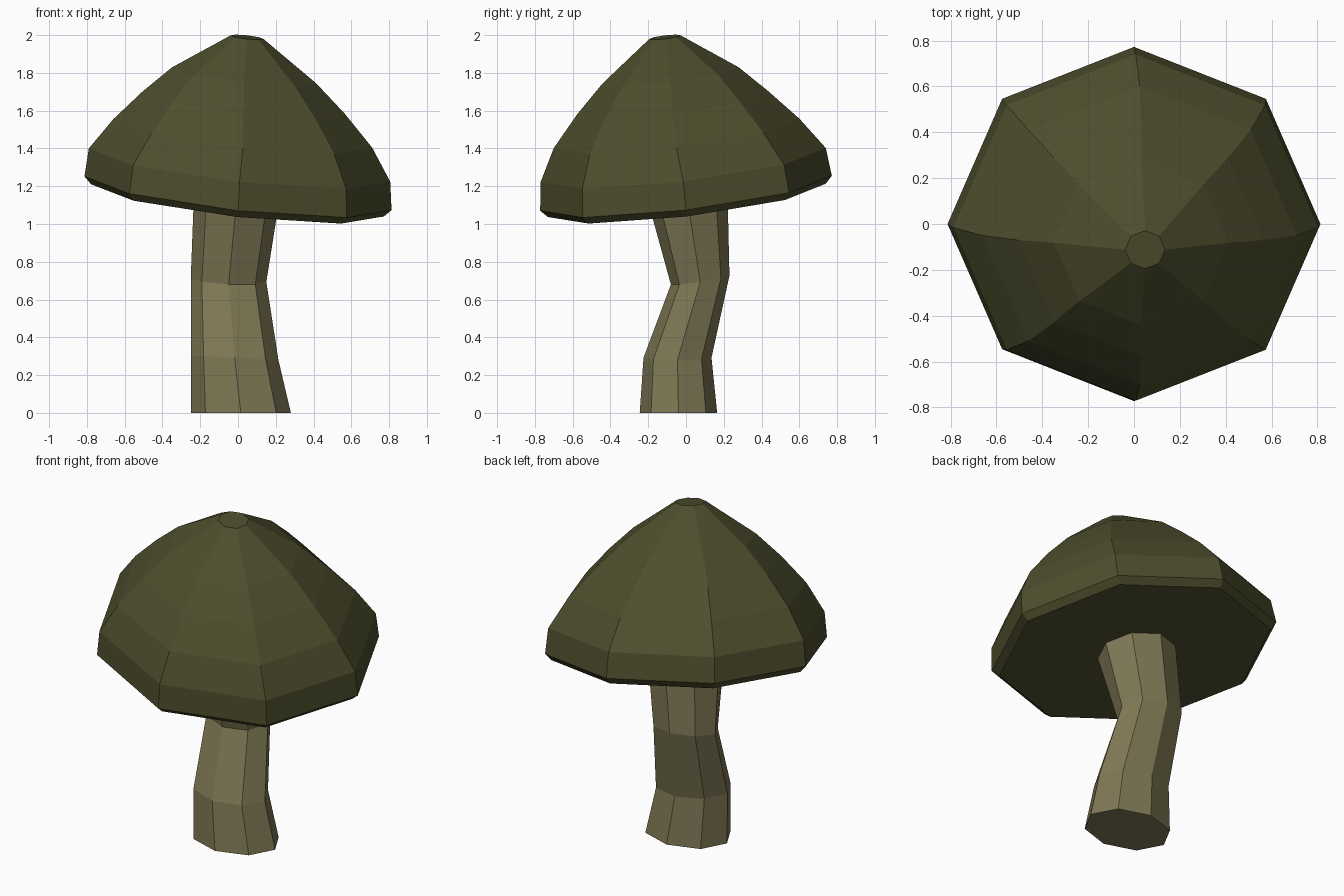
import bpy
import bmesh
import math

if "Cube" in bpy.data.objects:
    bpy.data.objects.remove(bpy.data.objects["Cube"])


def material(name, rgb):
    m = bpy.data.materials.new(name)
    m.diffuse_color = (*rgb, 1.0)
    m.use_nodes = True
    m.node_tree.nodes["Principled BSDF"].inputs["Base Color"].default_value = m.diffuse_color
    return m


def loft(name, rings, mat, sides=8):
    """Skin tilted elliptical rings: (centre x, y, z, radius x, radius y, slope x, slope y)."""
    bm = bmesh.new()
    loops = []
    for cx, cy, cz, rx, ry, sx, sy in rings:
        loop = []
        for i in range(sides):
            a = 2 * math.pi * i / sides
            dx, dy = rx * math.cos(a), ry * math.sin(a)
            loop.append(bm.verts.new((cx + dx, cy + dy, cz + sx * dx + sy * dy)))
        loops.append(loop)
    for low, high in zip(loops, loops[1:]):
        for i in range(sides):
            j = (i + 1) % sides
            bm.faces.new((low[i], low[j], high[j], high[i]))
    bm.faces.new(loops[0][::-1])
    bm.faces.new(loops[-1])
    bmesh.ops.recalc_face_normals(bm, faces=bm.faces[:])
    mesh = bpy.data.meshes.new(name)
    bm.to_mesh(mesh)
    bm.free()
    mesh.materials.append(mat)
    obj = bpy.data.objects.new(name, mesh)
    bpy.context.collection.objects.link(obj)
    return obj


# Crooked stem, ending just inside the cap
loft("stem", [
    (0.015, -0.04, 0.0, 0.265, 0.205, 0, 0),
    (-0.018, -0.045, 0.292, 0.232, 0.18, -0.05, 0),
    (-0.05, 0.075, 0.703, 0.20, 0.155, -0.05, 0.15),
    (-0.008, 0.01, 1.14, 0.225, 0.21, -0.11, 0.118),
], material("stem_tan", (0.21, 0.185, 0.09)))

# Tilted domed cap, from the flat underside up to the small flat top
TILT = (-0.11, 0.12)
cap = [
    (-0.003, 0.005, 1.125, 0.775, 0.735),
    (0.0, 0.0, 1.163, 0.813, 0.772),
    (0.008, -0.015, 1.312, 0.798, 0.755),
    (0.025, -0.05, 1.48, 0.685, 0.65),
    (0.03, -0.07, 1.643, 0.535, 0.505),
    (0.032, -0.082, 1.787, 0.382, 0.36),
    (0.048, -0.112, 1.989, 0.087, 0.083),
]
loft("cap", [ring + TILT for ring in cap], material("cap_olive", (0.075, 0.075, 0.027)))
